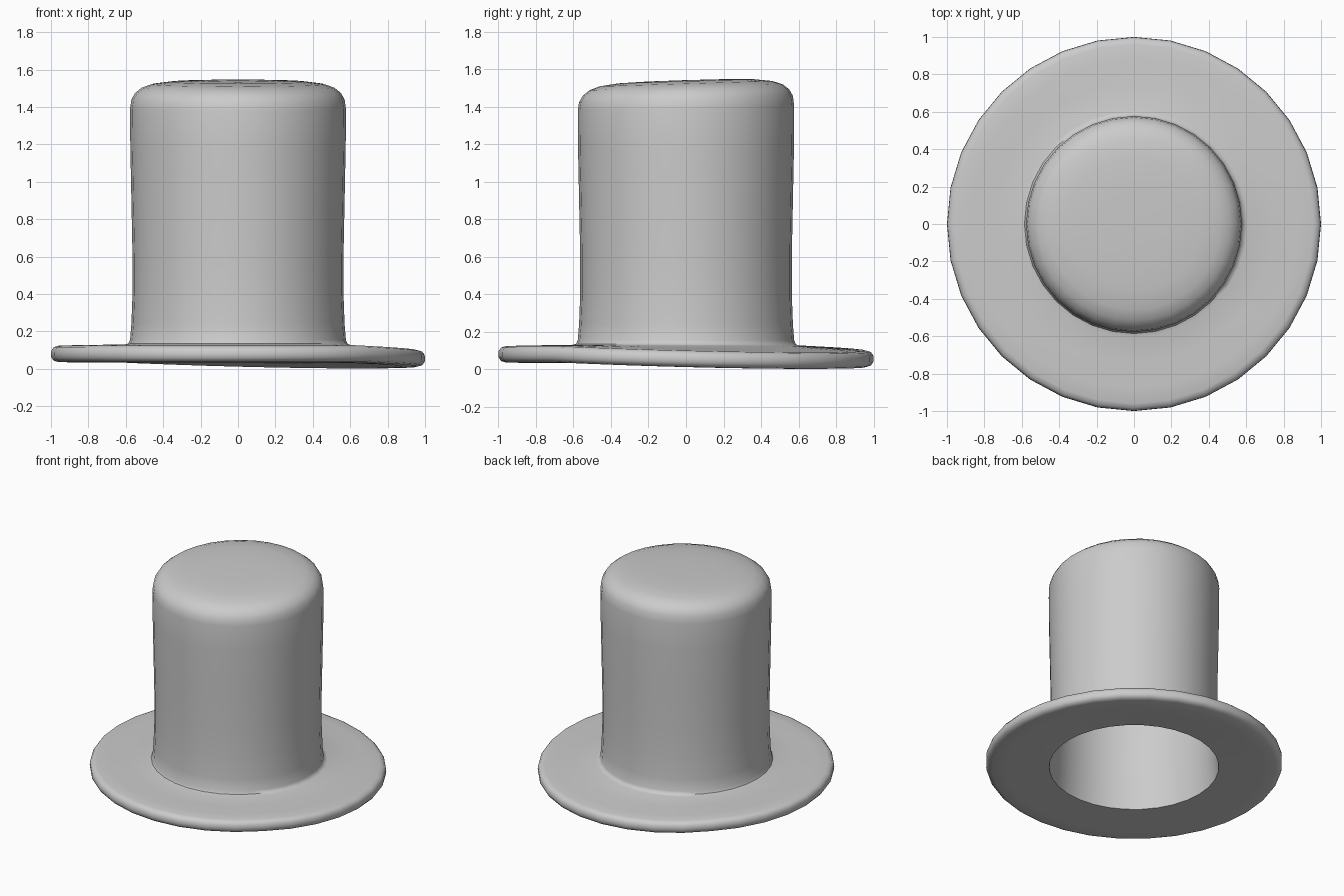
import bpy, bmesh, math

if "Cube" in bpy.data.objects:
    bpy.data.objects.remove(bpy.data.objects["Cube"])

SEGMENTS = 32


def warp(r, z, a):
    """Slight hand-made unevenness: drooping brim corner and tilted crown top."""
    x, y = r * math.cos(a), r * math.sin(a)
    if z < 0.3 and r > 0.55:
        t = min(1.0, (r - 0.55) / 0.35)
        z -= 0.034 * max(0.0, math.cos(a - math.pi / 4)) * t
    if z > 1.3:
        z += 0.018 * y / 0.58 * min(1.0, (z - 1.3) / 0.15)
    return x, y, z


def lathe(name, profile):
    """Spin an (r, z) profile around z; both ends lie on the axis."""
    bm = bmesh.new()
    rings = []
    for r, z in profile:
        if r == 0:
            rings.append([bm.verts.new((0, 0, z))] * SEGMENTS)
        else:
            rings.append([bm.verts.new(warp(r, z, 2 * math.pi * i / SEGMENTS))
                          for i in range(SEGMENTS)])
    for lo, hi in zip(rings, rings[1:]):
        for i in range(SEGMENTS):
            j = (i + 1) % SEGMENTS
            quad = [lo[i], lo[j], hi[j], hi[i]]
            bm.faces.new(list(dict.fromkeys(quad)))
    bmesh.ops.recalc_face_normals(bm, faces=bm.faces[:])
    mesh = bpy.data.meshes.new(name)
    bm.to_mesh(mesh)
    bm.free()
    ob = bpy.data.objects.new(name, mesh)
    bpy.context.collection.objects.link(ob)
    ob.select_set(True)
    bpy.context.view_layer.objects.active = ob
    bpy.ops.object.shade_smooth_by_angle(angle=math.radians(50))
    return ob


# Outer crown, from the centre of the top down to the brim
crown = [(0, 1.541), (0.2, 1.54), (0.36, 1.535), (0.46, 1.522), (0.515, 1.503),
         (0.55, 1.475), (0.57, 1.44), (0.577, 1.39), (0.576, 1.2), (0.57, 0.9),
         (0.564, 0.6), (0.564, 0.4), (0.57, 0.24), (0.577, 0.155), (0.586, 0.135)]
# Brim with a rounded rim
brim = [(0.605, 0.13), (0.75, 0.128), (0.88, 0.126), (0.96, 0.123), (0.985, 0.116),
        (0.998, 0.098), (1.0, 0.078), (0.998, 0.06), (0.985, 0.043), (0.96, 0.036),
        (0.88, 0.034), (0.75, 0.034), (0.572, 0.034)]
# Hollow inside of the crown
lining = [(0.562, 0.16), (0.554, 0.4), (0.554, 0.6), (0.56, 0.9), (0.566, 1.2),
          (0.567, 1.39), (0.56, 1.435), (0.54, 1.468), (0.508, 1.493), (0.455, 1.511),
          (0.36, 1.524), (0.2, 1.529), (0, 1.53)]

lathe("top_hat", crown + brim + lining)
